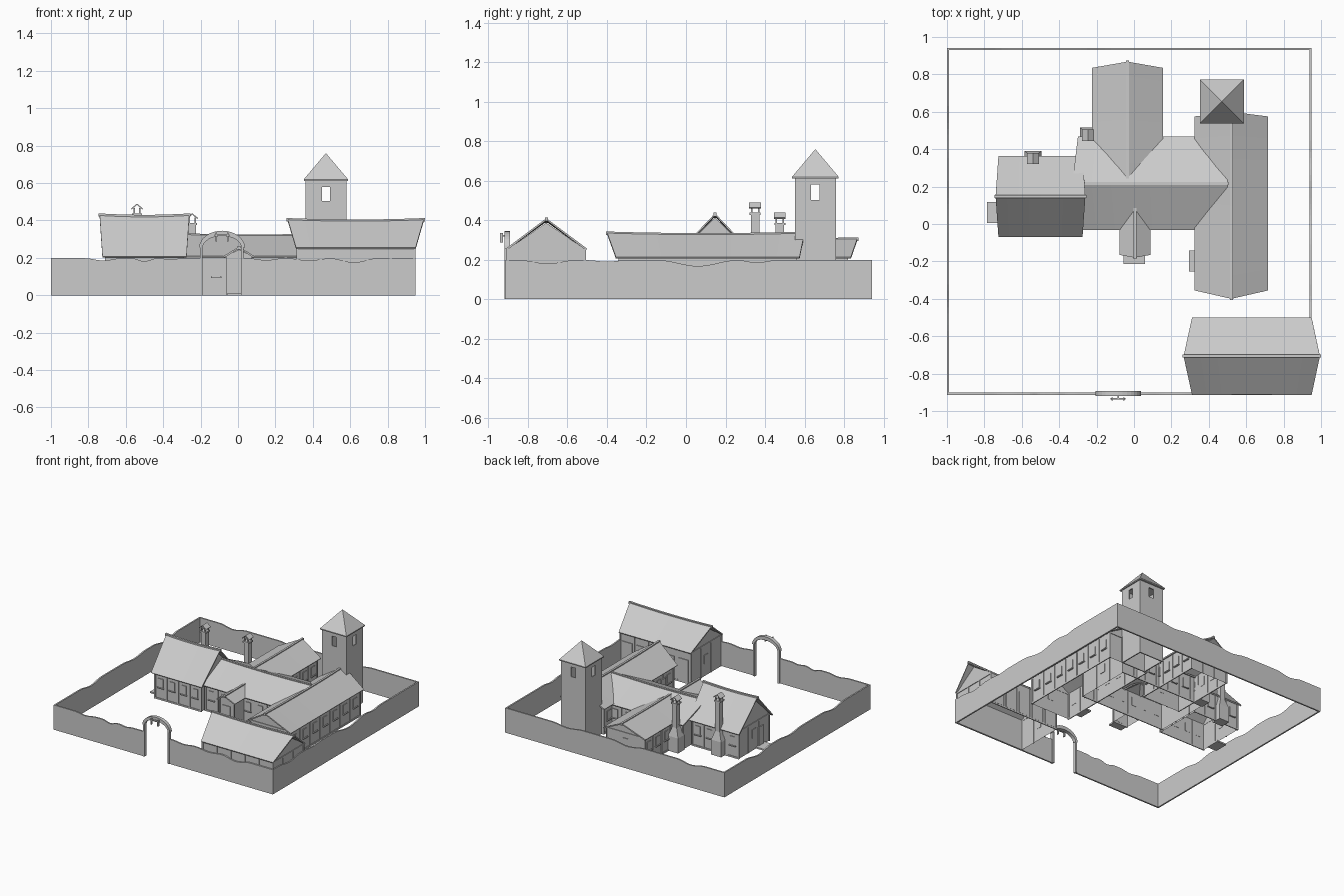
import bpy, bmesh, math
from mathutils import Vector

if "Cube" in bpy.data.objects:
    bpy.data.objects.remove(bpy.data.objects["Cube"])

GREY = bpy.data.materials.new("plain_grey")
GREY.diffuse_color = (0.6, 0.6, 0.6, 1)
GREY.use_nodes = True
GREY.node_tree.nodes["Principled BSDF"].inputs["Base Color"].default_value = GREY.diffuse_color


def finish(name, verts, faces, thick=0):
    me = bpy.data.meshes.new(name)
    me.from_pydata([tuple(v) for v in verts], [], faces)
    bm = bmesh.new()
    bm.from_mesh(me)
    bmesh.ops.recalc_face_normals(bm, faces=bm.faces)
    bm.to_mesh(me)
    bm.free()
    me.materials.append(GREY)
    ob = bpy.data.objects.new(name, me)
    bpy.context.collection.objects.link(ob)
    if thick:
        m = ob.modifiers.new("thickness", 'SOLIDIFY')
        m.thickness, m.offset = thick, 0
    return ob


def frustum(name, lo, hi, z0, z1):
    """Box or tapered block between two rectangles (x0, x1, y0, y1)."""
    vs = [(r[i], r[j], z) for r, z in ((lo, z0), (hi, z1))
          for i, j in ((0, 2), (1, 2), (1, 3), (0, 3))]
    fs = [(0, 1, 2, 3), (4, 5, 6, 7)] + [(i, (i + 1) % 4, (i + 1) % 4 + 4, i + 4) for i in range(4)]
    return finish(name, vs, fs)


def box(name, x0, x1, y0, y1, z0, z1):
    return frustum(name, (x0, x1, y0, y1), (x0, x1, y0, y1), z0, z1)


def put(axis, u, v, z):
    return (u, v, z) if axis == 'x' else (v, u, z)


def lbox(name, axis, u0, u1, v0, v1, z0, z1):
    a = (u0, u1, v0, v1) if axis == 'x' else (v0, v1, u0, u1)
    return box(name, *a, z0, z1)


def strip(name, rows, thick=0, closed=False):
    """Quad skin through rows of points."""
    n = len(rows[0])
    fs = [(i * n + j, i * n + (j + 1) % n, (i + 1) * n + (j + 1) % n, (i + 1) * n + j)
          for i in range(len(rows) - 1) for j in range(n if closed else n - 1)]
    if closed:
        fs += [tuple(range(n)), tuple(range((len(rows) - 1) * n, len(rows) * n))]
    return finish(name, [p for r in rows for p in r], fs, thick)


def roof(name, axis, u0, u1, o0, o1, v, half, zr, ze, sag=0.008):
    """Gable roof; ridge overhangs the eaves by o0 / o1 and sags in the middle."""
    rows, cap = [], []
    for i in range(9):
        t = i / 8
        dip = sag * (1 - (2 * t - 1) ** 2)
        ue, ur = u0 + (u1 - u0) * t, u0 - o0 + (u1 - u0 + o0 + o1) * t
        rows.append([put(axis, ue, v - half, ze), put(axis, ur, v, zr - dip), put(axis, ue, v + half, ze)])
        uc = ur + (2 * t - 1) * 0.006
        cap.append([put(axis, uc, v + a, zr - dip + b)
                    for a, b in ((-.008, -.01), (.008, -.01), (.008, .008), (-.008, .008))])
    strip(name + "_roof", rows, 0.01)
    strip(name + "_ridge_beam", cap, closed=True)


def house(name, axis, u0, u1, o0, o1, v, half, zr, ze, inset=0.02, sag=0.008, bays=5, windows=True):
    roof(name, axis, u0, u1, o0, o1, v, half, zr, ze, sag)
    # open-bottomed walls with gables
    a, b, h = u0 + inset, u1 - inset, half - inset
    zw, zt = ze + (zr - ze) * inset / half - 0.004, zr - 0.01
    prof = [(-h, 0), (-h, zw), (0, zt - sag), (h, zw), (h, 0)]
    vs = [put(axis, u, v + d, z) for u in (a, b) for d, z in prof]
    finish(name + "_walls", vs, [(0, 1, 2, 3, 4), (5, 6, 7, 8, 9), (0, 1, 6, 5), (4, 3, 8, 9)])
    # timber frame and windows on the long sides
    for s in (-1, 1):
        f = sorted((v + s * (h - .002), v + s * (h + .005)))
        for i in range(bays + 1):
            u = a + (b - a) * i / bays
            lbox(name + "_post", axis, u - .006, u + .006, *f, 0, zw - .008)
            if i < bays and windows:
                m = u + (b - a) / bays / 2
                lbox(name + "_window", axis, m - .022, m + .022, *f, .1, .17)
                g = sorted((v + s * h, v + s * (h + .012)))
                lbox(name + "_window_sill", axis, m - .028, m + .028, *g, .092, .1)
        lbox(name + "_sill_beam", axis, a, b, *f, 0, .012)
    # timber frame on the gable ends
    for u, s in ((a, -1), (b, 1)):
        f = sorted((u - s * .002, u + s * .005))
        for d in (-h, -h / 3, h / 3, h):
            lbox(name + "_gable_post", axis, *f, v + d - .006, v + d + .006, 0, zw)
        lbox(name + "_tie_beam", axis, *f, v - h, v + h, zw - .012, zw)
        lbox(name + "_gable_window", axis, *f, v - .022, v + .022, .1, .17)


# Buildings: main hall, left house, back wing, right wing, front barn
house("main_hall", 'x', -.30, .50, .03, 0, .217, .248, .325, .205, bays=7)
house("left_house", 'x', -.725, -.275, .015, .015, .147, .213, .43, .205, bays=4)
house("back_wing", 'y', .25, .835, 0, .033, -.035, .187, .305, .21, sag=.003)
house("right_wing", 'y', -.355, .575, .045, .025, .52, .195, .335, .21, bays=7)
house("barn", 'x', .31, .95, .045, .044, -.707, .203, .405, .252, inset=.008, windows=False)

# Barn doors facing the yard
for i in range(5):
    x = .381 + i * .125
    box("barn_door", x - .045, x + .045, -.514, -.506, .012, .19)

# Porch
roof("porch", 'y', -.165, .08, .015, 0, .005, .08, .255, .205, 0)
finish("porch_walls", [(x, y, z) for y in (-.15, -.02) for x, z in
                       ((-.058, 0), (-.058, .212), (.005, .245), (.068, .212), (.068, 0))],
       [(0, 1, 2, 3, 4), (0, 1, 6, 5), (4, 3, 8, 9)])
box("porch_door", -.03, .04, -.156, -.149, .015, .17)
for x in (-.058, .068):
    box("porch_post", x - .006, x + .006, -.158, -.146, 0, .212)

# Doorsteps and side doors
box("porch_step", -.055, .06, -.215, -.15, 0, .012)
box("left_house_step", -.785, -.7, .005, .118, 0, .012)
box("left_house_door", -.712, -.703, .03, .09, .012, .16)
box("right_wing_step", .293, .345, -.255, -.143, 0, .012)
box("right_wing_door", .337, .346, -.23, -.17, .012, .16)


# Chimneys: hearth base, sloped shoulder, shaft, gabled cap
def chimney(x, y, top):
    def r(w, d, dy=0):
        return (x - w, x + w, y - d + dy, y + d + dy)
    frustum("chimney_base", r(.045, .04), r(.045, .04), 0, .12)
    frustum("chimney_shoulder", r(.045, .04), r(.02, .022), .12, .19)
    frustum("chimney_shaft", r(.02, .022), r(.02, .022), .19, top - .05)
    frustum("chimney_collar", r(.027, .028), r(.027, .028), top - .062, top - .05)
    for sx in (-1, 1):
        for sy in (-1, 1):
            cx, cy = x + sx * .016, y + sy * .018
            box("chimney_cap_post", cx - .004, cx + .004, cy - .004, cy + .004, top - .05, top - .022)
    strip("chimney_cap", [[(x - .03, b, top - .027), (x, b, top - .002), (x + .03, b, top - .027)]
                          for b in (y - .03, y + .03)], .007)


chimney(-.54, .35, .488)
chimney(-.245, .475, .437)

# Tower with see-through windows and pyramid roof
tx, ty = .47, .655
finish("tower", [(tx + a * .105, ty + b * .1, z) for z in (0, .615)
                 for a, b in ((-1, -1), (1, -1), (1, 1), (-1, 1))],
       [(i, (i + 1) % 4, (i + 1) % 4 + 4, i + 4) for i in range(4)], .012)
tower = bpy.data.objects["tower"]
for k, (w, d) in enumerate(((.021, .2), (.2, .021))):
    c = box("tower_window_cutter", tx - w, tx + w, ty - d, ty + d, .503, .58)
    c.hide_render = True
    c.hide_set(True)
    m = tower.modifiers.new("window_cut", 'BOOLEAN')
    m.object, m.operation, m.solver = c, 'DIFFERENCE', 'EXACT'
finish("tower_roof", [(tx + a * .118, ty + b * .118, z) for z in (.612, .62)
                      for a, b in ((-1, -1), (1, -1), (1, 1), (-1, 1))] + [(tx, ty, .76)],
       [(0, 1, 2, 3)] + [(i, (i + 1) % 4, (i + 1) % 4 + 4, i + 4) for i in range(4)]
       + [(4 + i, 4 + (i + 1) % 4, 8) for i in range(4)])


# Perimeter wall with worn dips (centre, half width, depth)
def wall(name, axis, u0, u1, v, dips=()):
    rows = []
    for i in range(61):
        u = u0 + (u1 - u0) * i / 60
        z = .198 - sum(d * (1 + math.cos(math.pi * (u - c) / w)) / 2 for c, w, d in dips if abs(u - c) < w)
        rows.append([put(axis, u, v + a, b) for a, b in ((-.006, 0), (.006, 0), (.006, z), (-.006, z))])
    strip(name, rows, closed=True)


wall("front_wall_left", 'x', -1, -.195, -.908, ((-.72, .1, .012), (-.5, .07, .016), (-.36, .06, .008)))
wall("front_wall_right", 'x', .025, .95, -.908, ((.15, .1, .01), (.38, .12, .012), (.62, .13, .022)))
wall("right_wall", 'y', -.91, .94, .944, ((-.7, .14, .018), (-.4, .1, .008), (.06, .2, .03), (.36, .1, .012)))
wall("left_wall", 'y', -.91, .94, -.994, ((-.45, .14, .02), (.1, .15, .015), (.5, .16, .025)))
wall("back_wall", 'x', -1, .95, .935, ((-.7, .12, .02), (-.14, .15, .02), (.4, .14, .015)))

# Gateway: jambs, arch and hanging lantern bracket
cx = -.085
for x in (-.197, .022):
    box("gate_jamb", x - .007, x + .007, -.918, -.893, 0, .26)
arch = []
for i in range(17):
    a = math.pi * i / 16
    c, s = math.cos(a), math.sin(a)
    arch.append([(cx + r * c, y, .255 + h * s) for r, h, y in
                 ((.103, .062, -.92), (.122, .09, -.92), (.122, .09, -.892), (.103, .062, -.892))])
strip("gate_arch", arch, closed=True)
box("lantern_bar", cx - .04, cx + .04, -.938, -.93, .318, .326)
for x in (cx - .03, cx + .03):
    box("lantern_hook", x - .004, x + .004, -.943, -.927, .287, .335)
box("lantern_bracket", cx - .004, cx + .004, -.938, -.915, .318, .326)
